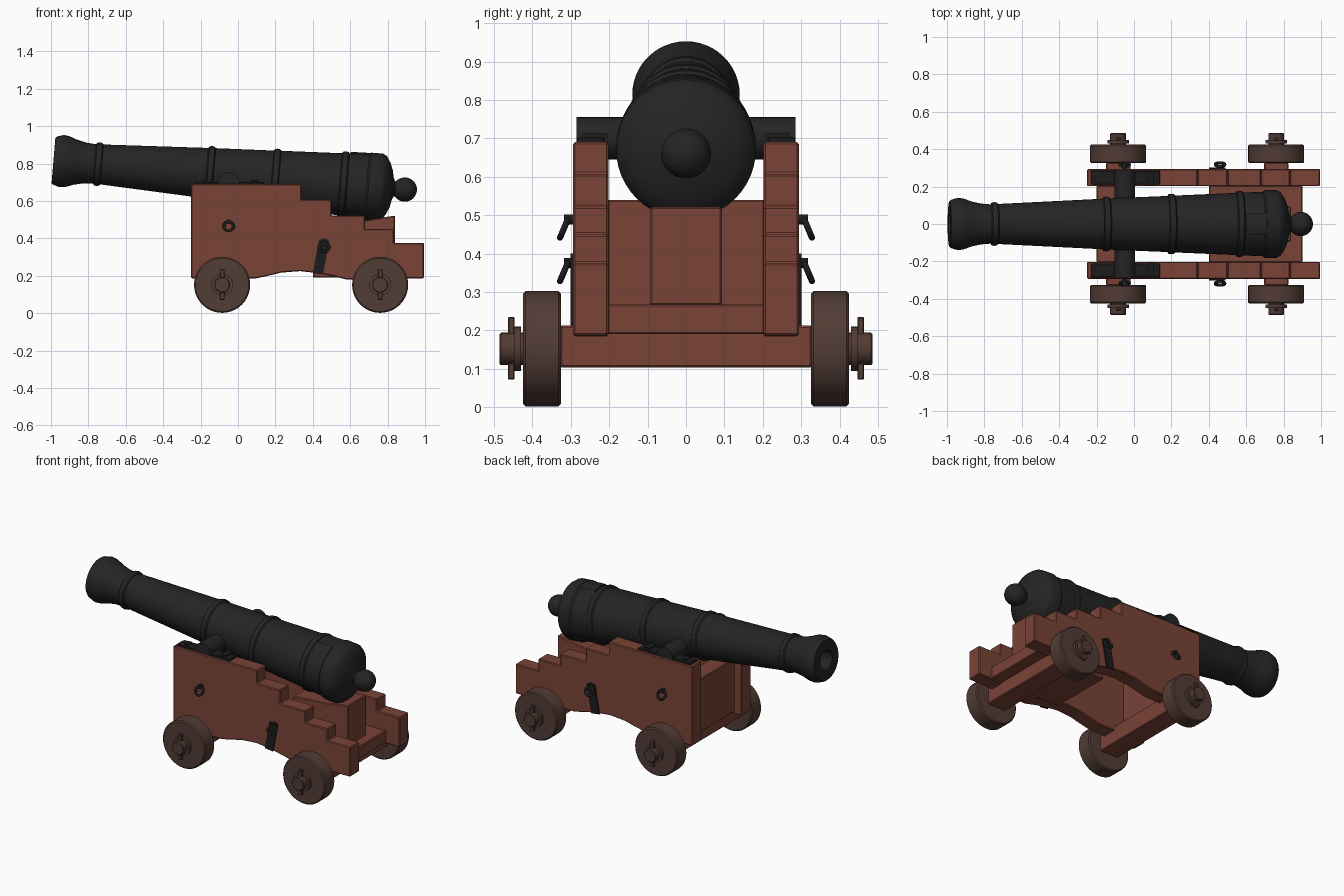
import bpy, bmesh, math
from mathutils import Matrix

if "Cube" in bpy.data.objects:
    bpy.data.objects.remove(bpy.data.objects["Cube"])


def material(name, rgb):
    m = bpy.data.materials.new(name)
    m.use_nodes = True
    m.diffuse_color = (*rgb, 1)
    bsdf = m.node_tree.nodes["Principled BSDF"]
    bsdf.inputs["Base Color"].default_value = (*rgb, 1)
    bsdf.inputs["Roughness"].default_value = 0.8
    return m


IRON = material("dark cast iron", (0.018, 0.018, 0.018))
FITTING = material("black fittings", (0.012, 0.012, 0.012))
WOOD = material("red brown wood", (0.195, 0.056, 0.037))
WHEEL = material("dark brown wood", (0.085, 0.045, 0.035))


def finish(name, bm, mat, bevel=0, smooth=True):
    bmesh.ops.recalc_face_normals(bm, faces=bm.faces)
    me = bpy.data.meshes.new(name)
    bm.to_mesh(me)
    bm.free()
    me.materials.append(mat)
    ob = bpy.data.objects.new(name, me)
    bpy.context.collection.objects.link(ob)
    if bevel:
        mod = ob.modifiers.new("soft edges", "BEVEL")
        mod.width, mod.segments = bevel, 1
    if smooth:
        bpy.ops.object.select_all(action="DESELECT")
        ob.select_set(True)
        bpy.context.view_layer.objects.active = ob
        bpy.ops.object.shade_smooth_by_angle(angle=math.radians(35))
    return ob


def prism(name, outline, y0, y1, mat, bevel=0.005):
    """Side outline in x and z, extruded from y0 to y1."""
    bm = bmesh.new()
    face = bm.faces.new([bm.verts.new((x, y0, z)) for x, z in outline])
    new = bmesh.ops.extrude_face_region(bm, geom=[face])["geom"]
    bmesh.ops.translate(bm, vec=(0, y1 - y0, 0),
                        verts=[v for v in new if isinstance(v, bmesh.types.BMVert)])
    return finish(name, bm, mat, bevel, smooth=False)


def box(name, x0, x1, y0, y1, z0, z1, mat, bevel=0.005):
    return prism(name, [(x0, z0), (x1, z0), (x1, z1), (x0, z1)], y0, y1, mat, bevel)


def lathe(name, profile, mat, start=0, sweep=math.tau, steps=48):
    """Spin (along x, radius) points round the x axis."""
    bm = bmesh.new()
    vs = [bm.verts.new((s, 0, r)) for s, r in profile]
    es = [bm.edges.new(p) for p in zip(vs, vs[1:])]
    bmesh.ops.rotate(bm, verts=vs, matrix=Matrix.Rotation(start, 3, "X"))
    bmesh.ops.spin(bm, geom=vs + es, axis=(1, 0, 0), cent=(0, 0, 0),
                   angle=sweep, steps=steps)
    bmesh.ops.remove_doubles(bm, verts=bm.verts, dist=1e-4)
    return finish(name, bm, mat)


def rod(name, x, z, y0, y1, r, mat, bevel=0, seg=32):
    """Cylinder lying along y."""
    bm = bmesh.new()
    bmesh.ops.create_cone(bm, cap_ends=True, segments=seg, radius1=r, radius2=r,
                          depth=abs(y1 - y0))
    bmesh.ops.rotate(bm, verts=bm.verts, matrix=Matrix.Rotation(math.pi / 2, 3, "X"))
    bmesh.ops.translate(bm, verts=bm.verts, vec=(x, (y0 + y1) / 2, z))
    return finish(name, bm, mat, bevel)


def ring(name, x, y, z, tilt):
    bpy.ops.mesh.primitive_torus_add(major_radius=0.026, minor_radius=0.008,
                                     major_segments=24, minor_segments=8,
                                     location=(x, y, z),
                                     rotation=(math.pi / 2 + tilt, 0, 0))
    ob = bpy.context.object
    ob.name = name
    ob.data.materials.append(FITTING)
    bpy.ops.object.shade_smooth_by_angle(angle=math.radians(60))


# Barrel: bore, flared muzzle, reinforcing bands, breech and knob
def band(s, r):
    return [(s - 0.02, r), (s - 0.014, r + 0.009), (s, r + 0.012),
            (s + 0.014, r + 0.009), (s + 0.02, r + 0.002)]


profile = [(-0.6, 0), (-0.6, 0.06), (-0.99, 0.06), (-0.99, 0.122), (-0.98, 0.13),
           (-0.945, 0.14), (-0.915, 0.136), (-0.87, 0.12), (-0.82, 0.109)]
profile += band(-0.75, 0.105) + band(-0.15, 0.135) + band(0.2, 0.15) + band(0.565, 0.166)
profile += [(0.69, 0.172), (0.7, 0.182), (0.765, 0.182), (0.785, 0.17), (0.805, 0.14),
            (0.822, 0.1), (0.83, 0.06), (0.838, 0.042), (0.85, 0.036)]
profile += [(0.895 - 0.065 * math.cos(a), 0.065 * math.sin(a))
            for a in [math.pi * (0.2 + 0.08 * i) for i in range(11)]]
barrel = lathe("barrel", profile, IRON)
vent = lathe("vent_panel", [(0.59, 0.165), (0.59, 0.177), (0.7, 0.18), (0.7, 0.17)],
             IRON, start=-0.32, sweep=0.64, steps=8)
for ob in (barrel, vent):
    ob.location.z = 0.735
    ob.rotation_euler.y = math.atan(0.083)
rod("trunnion", -0.05, 0.7, -0.285, 0.285, 0.055, IRON)

# Stepped cheeks with an arched underside
arch = [(0.58, 0.18), (0.52, 0.195), (0.43, 0.214), (0.33, 0.225),
        (0.23, 0.217), (0.16, 0.2), (0.09, 0.185)]
cheek = [(-0.25, 0.185), (-0.25, 0.69), (0.34, 0.69), (0.34, 0.607), (0.5, 0.607),
         (0.5, 0.522), (0.68, 0.522), (0.68, 0.45), (0.835, 0.45), (0.835, 0.375),
         (0.995, 0.375), (0.995, 0.187)] + arch

for side, s in (("left", 1), ("right", -1)):
    prism(side + "_cheek", cheek, s * 0.202, s * 0.294, WOOD)

    # Trunnion straps on top of the cheek
    box(side + "_front_strap", -0.23, -0.09, s * 0.212, s * 0.285, 0.685, 0.702, FITTING, 0.003)
    box(side + "_rear_strap", -0.01, 0.14, s * 0.212, s * 0.285, 0.685, 0.702, FITTING, 0.003)
    box(side + "_front_strap_pin", -0.19, -0.165, s * 0.225, s * 0.27, 0.7, 0.71, FITTING, 0)
    box(side + "_rear_strap_pin", 0.07, 0.105, s * 0.205, s * 0.27, 0.7, 0.712, FITTING, 0)

    # Tackle plate and ring bolts on the outer face
    prism(side + "_tackle_plate", [(0.4, 0.215), (0.455, 0.208), (0.488, 0.385),
                                   (0.465, 0.4), (0.433, 0.392)],
          s * 0.292, s * 0.301, FITTING, 0)
    for label, x, z in (("front", -0.05, 0.465), ("rear", 0.46, 0.352)):
        rod(f"{side}_{label}_ring_bolt", x, z + 0.024, s * 0.29, s * 0.318, 0.013, FITTING, seg=12)
        ring(f"{side}_{label}_ring", x, s * 0.318, z, s * 0.4)

    # Wheels, axle ends, washers and linch pins
    for label, x in (("front", -0.085), ("rear", 0.76)):
        name = f"{side}_{label}_"
        rod(name + "wheel", x, 0.152, s * 0.325, s * 0.425, 0.15, WHEEL, 0.007, 40)
        rod(name + "axle_end", x, 0.152, s * 0.3, s * 0.486, 0.042, WHEEL, 0.004)
        rod(name + "washer", x, 0.152, s * 0.43, s * 0.448, 0.058, WHEEL)
        box(name + "linch_pin", x - 0.012, x + 0.012, s * 0.446, s * 0.464,
            0.072, 0.235, WHEEL, 0.003)

# Cross members between the cheeks
for label, x in (("front", -0.085), ("rear", 0.76)):
    box(label + "_axle", x - 0.065, x + 0.065, -0.328, 0.328, 0.103, 0.213, WOOD)
box("front_transom", -0.2, -0.09, -0.205, 0.205, 0.2, 0.54, WOOD)
box("bed", 0.4, 0.9, -0.205, 0.205, 0.19, 0.268, WOOD)
rod("cross_bolt", 0.43, 0.235, -0.298, 0.298, 0.011, FITTING, seg=12)

# Elevating wedge under the breech
prism("wedge", [(0.45, 0.265), (0.84, 0.265), (0.84, 0.522), (0.68, 0.497), (0.45, 0.48)],
      -0.094, 0.094, WOOD)
